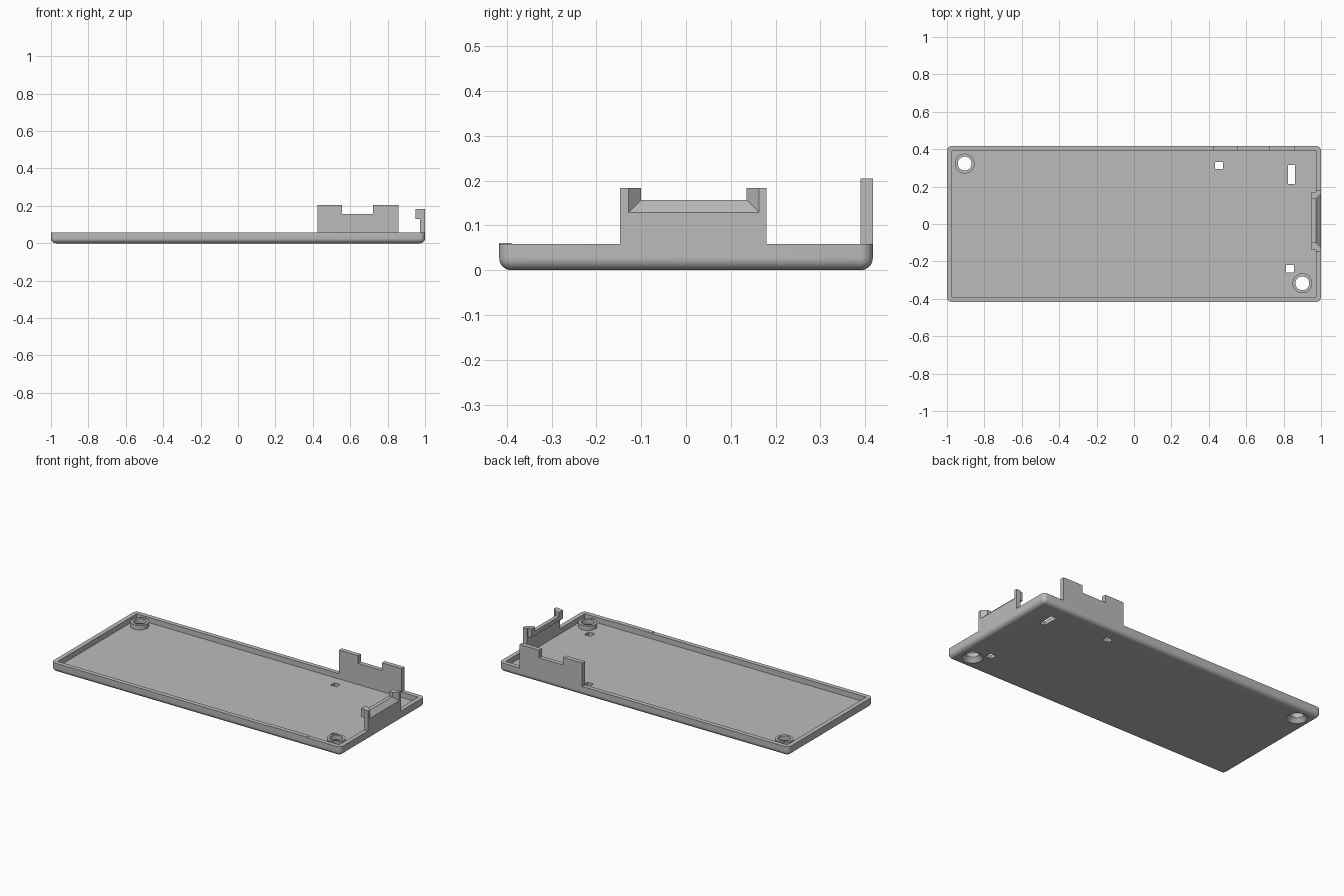
import bpy, bmesh, math
from mathutils import Vector

if "Cube" in bpy.data.objects:
    bpy.data.objects.remove(bpy.data.objects["Cube"])

grey = bpy.data.materials.new("plastic_grey")
grey.use_nodes = True
colour = (0.5, 0.5, 0.5, 1)
grey.diffuse_color = colour
grey.node_tree.nodes["Principled BSDF"].inputs["Base Color"].default_value = colour

W, D, H = 1.0, 0.417, 0.058      # half width, half depth, rim height
T, FLOOR = 0.028, 0.025          # wall and floor thickness


def finish(bm, name):
    bmesh.ops.recalc_face_normals(bm, faces=bm.faces)
    mesh = bpy.data.meshes.new(name)
    bm.to_mesh(mesh)
    bm.free()
    obj = bpy.data.objects.new(name, mesh)
    bpy.context.collection.objects.link(obj)
    mesh.materials.append(grey)
    return obj


def box(name, lo, hi, round_base=0):
    bm = bmesh.new()
    bmesh.ops.create_cube(bm, size=1)
    for v in bm.verts:
        v.co = Vector([(a + b) / 2 + c * (b - a) for a, b, c in zip(lo, hi, v.co)])
    if round_base:
        edges = [e for e in bm.edges if min(v.co.z for v in e.verts) < lo[2] + 1e-5]
        bmesh.ops.bevel(bm, geom=edges, offset=round_base, segments=8, profile=0.5, affect='EDGES')
    return finish(bm, name)


def cone(name, x, y, z0, z1, r0, r1):
    bm = bmesh.new()
    bmesh.ops.create_cone(bm, cap_ends=True, segments=48, radius1=r0, radius2=r1, depth=z1 - z0)
    bmesh.ops.translate(bm, verts=bm.verts, vec=(x, y, (z0 + z1) / 2))
    return finish(bm, name)


def prism(name, points, axis, lo, hi):
    """Extrude an outline along x or y."""
    bm = bmesh.new()
    place = (lambda p: (lo, p[0], p[1])) if axis == 'x' else (lambda p: (p[0], lo, p[1]))
    face = bm.faces.new([bm.verts.new(place(p)) for p in points])
    out = bmesh.ops.extrude_face_region(bm, geom=[face])
    move = (hi - lo, 0, 0) if axis == 'x' else (0, hi - lo, 0)
    bmesh.ops.translate(bm, verts=[g for g in out["geom"] if isinstance(g, bmesh.types.BMVert)], vec=move)
    return finish(bm, name)


def combine(target, tool, operation):
    mod = target.modifiers.new("combine", 'BOOLEAN')
    mod.operation, mod.solver, mod.object = operation, 'EXACT', tool
    bpy.context.view_layer.objects.active = target
    bpy.ops.object.modifier_apply(modifier=mod.name)
    bpy.data.objects.remove(tool)


# Shallow tray with a rounded underside
tray = box("tray", (-W, -D, 0), (W, D, H), T - 0.001)
combine(tray, box("hollow", (-W + T, -D + T, FLOOR), (W - T, D - T, 0.3)), 'DIFFERENCE')

# Notched tab on the back wall
tab = [(0.425, 0.035), (0.858, 0.035), (0.858, 0.205), (0.722, 0.205),
       (0.722, 0.157), (0.557, 0.157), (0.557, 0.205), (0.425, 0.205)]
combine(tray, prism("back_tab", tab, 'y', D - T, D), 'UNION')

# Socket wall on the side, with a thicker lip inside
combine(tray, box("side_tab", (W - T, -0.147, 0.035), (W, 0.18, 0.183)), 'UNION')
combine(tray, box("side_lip", (0.948, -0.14, 0.13), (W - T / 2, 0.172, 0.183)), 'UNION')

# Straight slot through the lip, flaring toward the outside
combine(tray, box("slot", (0.9, -0.1, 0.157), (W + 0.1, 0.135, 0.3)), 'DIFFERENCE')
bm = bmesh.new()
rings = []
for x, spread in ((W - T, 0), (W + 0.002, 0.03)):
    rings.append([bm.verts.new((x, y, z)) for y, z in (
        (-0.1 - spread, 0.157 - spread), (0.135 + spread, 0.157 - spread),
        (0.135 + spread, 0.25), (-0.1 - spread, 0.25))])
for ring in rings:
    bm.faces.new(ring)
for i in range(4):
    j = (i + 1) % 4
    bm.faces.new((rings[0][i], rings[0][j], rings[1][j], rings[1][i]))
combine(tray, finish(bm, "flare"), 'DIFFERENCE')

# Small raised strip on the front rim
combine(tray, box("front_strip", (0.51, -D, 0.04), (0.77, -D + T, 0.061)), 'UNION')

# Screw bosses with countersunk holes
for x, y in ((-0.905, 0.323), (0.9, -0.317)):
    combine(tray, cone("boss", x, y, 0.015, 0.053, 0.053, 0.053), 'UNION')
    combine(tray, cone("bore", x, y, -0.1, 0.1, 0.037, 0.037), 'DIFFERENCE')
    combine(tray, cone("countersink", x, y, -0.002, 0.026, 0.06, 0.036), 'DIFFERENCE')

# Openings in the floor
for x, y, w, d in ((0.454, 0.313, 0.042, 0.038), (0.842, 0.265, 0.036, 0.1), (0.834, -0.239, 0.042, 0.042)):
    combine(tray, box("opening", (x - w / 2, y - d / 2, -0.1), (x + w / 2, y + d / 2, 0.1)), 'DIFFERENCE')

bpy.context.view_layer.objects.active = tray
tray.select_set(True)
bpy.ops.object.shade_smooth_by_angle(angle=math.radians(30))
